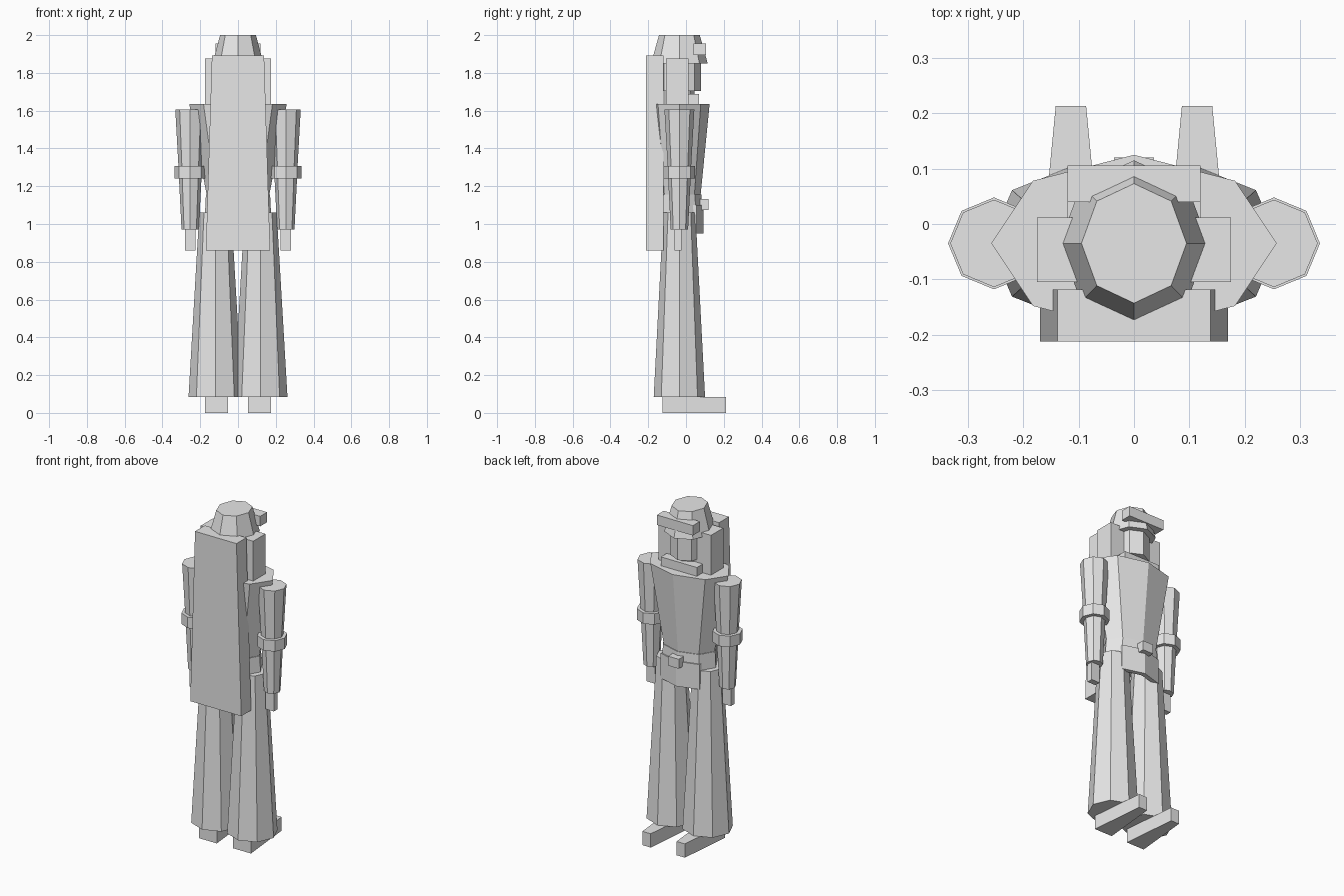
import bpy, bmesh
from math import cos, sin, pi

if "Cube" in bpy.data.objects:
    bpy.data.objects.remove(bpy.data.objects["Cube"])

GREY = (0.8, 0.8, 0.8, 1)
mat = bpy.data.materials.new("light grey")
mat.use_nodes = True
mat.diffuse_color = GREY
mat.node_tree.nodes["Principled BSDF"].inputs["Base Color"].default_value = GREY

MID = -0.035  # depth of the body axis


def loft(name, low, high, z0, z1):
    """Solid between two matching outlines at heights z0 and z1."""
    bm = bmesh.new()
    a = [bm.verts.new((x, y, z0)) for x, y in low]
    b = [bm.verts.new((x, y, z1)) for x, y in high]
    n = len(a)
    bm.faces.new(a[::-1])
    bm.faces.new(b)
    for i in range(n):
        j = (i + 1) % n
        bm.faces.new((a[i], a[j], b[j], b[i]))
    bmesh.ops.recalc_face_normals(bm, faces=bm.faces)
    mesh = bpy.data.meshes.new(name)
    bm.to_mesh(mesh)
    bm.free()
    mesh.materials.append(mat)
    obj = bpy.data.objects.new(name, mesh)
    bpy.context.collection.objects.link(obj)
    return obj


def octagon(rx, ry, x=0):
    return [(x + rx * cos(i * pi / 4), MID + ry * sin(i * pi / 4)) for i in range(8)]


def tube(name, low, high, z0, z1, x=0):
    return loft(name, octagon(*low, x), octagon(*high, x), z0, z1)


def rect(w, y0, y1, x=0):
    return [(x - w, y0), (x + w, y0), (x + w, y1), (x - w, y1)]


def box(name, w, y0, y1, z0, z1, x=0):
    return loft(name, rect(w, y0, y1, x), rect(w, y0, y1, x), z0, z1)


# Head and headgear
tube("hat", (0.135, 0.15), (0.095, 0.108), 1.85, 2.0)
box("hat_visor", 0.12, 0.04, 0.106, 1.895, 1.955)
tube("head", (0.1, 0.115), (0.1, 0.115), 1.705, 1.86)
tube("neck", (0.08, 0.08), (0.08, 0.08), 1.62, 1.72)
box("collar", 0.12, -0.03, 0.068, 1.62, 1.688)
box("hair", 0.175, -0.105, 0.012, 1.62, 1.875)

# Body
tube("torso", (0.165, 0.112), (0.258, 0.16), 1.15, 1.635)
tube("belt", (0.175, 0.122), (0.17, 0.117), 1.05, 1.155)
box("belt_buckle", 0.036, 0.06, 0.12, 1.075, 1.132)
flap = [(-0.13, 0.055), (-0.13, 0.03), (0, 0.065), (0.13, 0.03), (0.13, 0.055), (0, 0.093)]
loft("front_flap", flap, flap, 0.95, 1.1)
loft("cape", rect(0.17, -0.212, -0.118), rect(0.138, -0.212, -0.118), 0.86, 1.892)

# Limbs
for side, s in (("left", 1), ("right", -1)):
    arm, leg, foot = s * 0.253, s * 0.12, s * 0.114
    tube(side + "_upper_arm", (0.062, 0.062), (0.079, 0.079), 1.3, 1.605, arm)
    tube(side + "_cuff", (0.083, 0.083), (0.083, 0.083), 1.242, 1.308, arm)
    tube(side + "_forearm", (0.046, 0.046), (0.06, 0.06), 0.97, 1.25, arm)
    box(side + "_hand", 0.028, -0.06, -0.025, 0.86, 1.0, arm)
    tube(side + "_trouser_leg", (0.142, 0.136), (0.085, 0.085), 0.083, 1.06, leg)
    sole = [(foot - 0.06, -0.125), (foot + 0.06, -0.125),
            (foot + 0.0275, 0.213), (foot - 0.0275, 0.213)]
    loft(side + "_foot", sole, sole, 0, 0.083)
